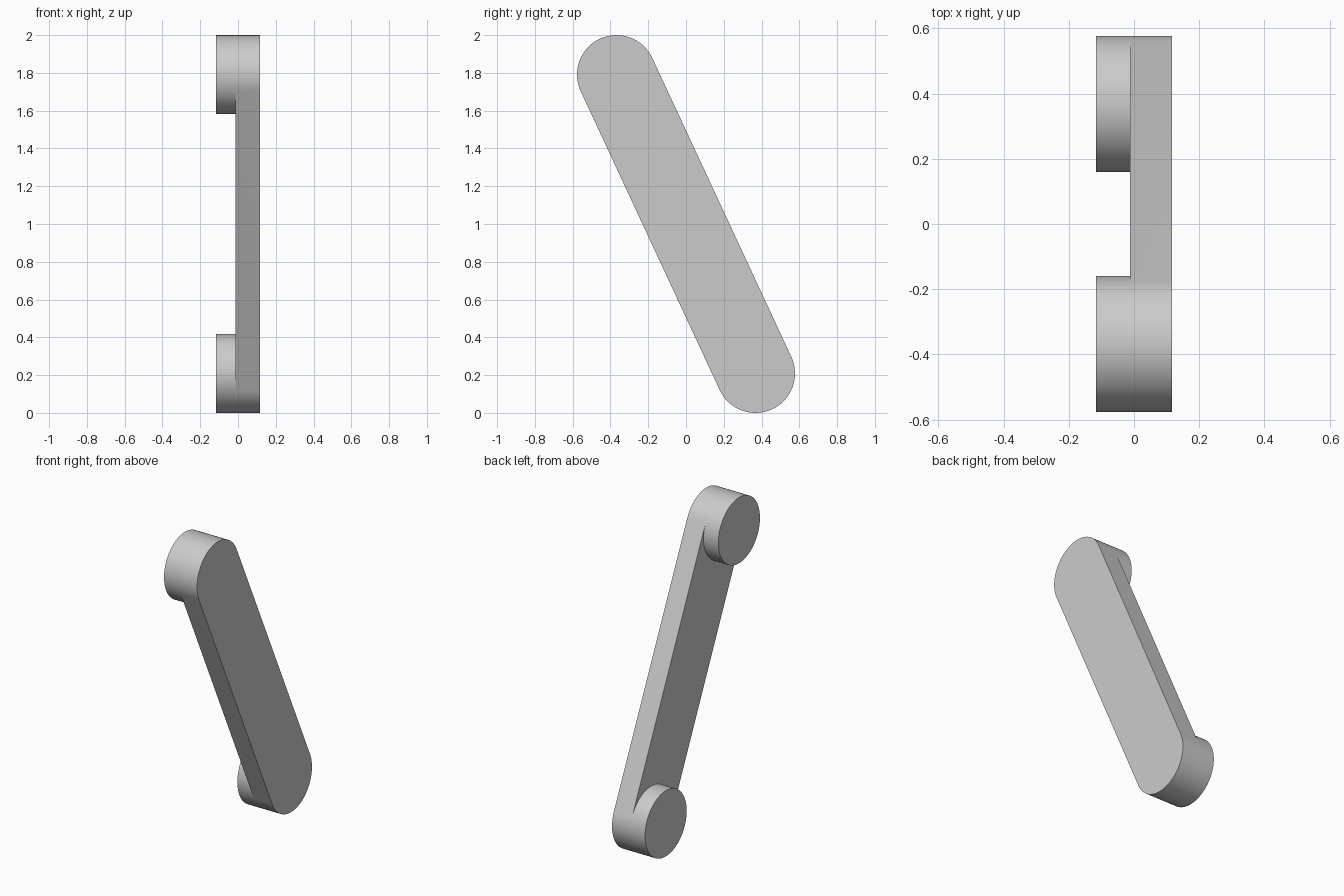
import bpy, bmesh, math

cube = bpy.data.objects.get("Cube")
if cube:
    bpy.data.objects.remove(cube, do_unlink=True)

SEGMENTS = 96
HALF = SEGMENTS // 2
RADIUS = 0.209
END_Y, END_Z = 0.368, 0.791          # offset of each round end from the middle
BOSS_X, STEP_X, FACE_X = -0.116, -0.012, 0.116
TILT = math.atan2(END_Z, -END_Y)

# Plain grey material
grey = bpy.data.materials.new("Plain grey")
grey.use_nodes = True
grey.diffuse_color = (0.6, 0.6, 0.6, 1)
grey.node_tree.nodes["Principled BSDF"].inputs["Base Color"].default_value = (0.6, 0.6, 0.6, 1)

bm = bmesh.new()


def ring(x, side, count):
    """Points around one end, starting where the straight edge meets its outer half."""
    start = TILT - side * math.pi / 2
    angles = [start + 2 * math.pi * i / SEGMENTS for i in range(count)]
    return [bm.verts.new((x,
                          -side * END_Y + RADIUS * math.cos(a),
                          1 + side * END_Z + RADIUS * math.sin(a))) for a in angles]


def wall(lower, upper, closed=True):
    """Strip of quads between two matching loops."""
    n = len(lower)
    for i in range(n if closed else n - 1):
        j = (i + 1) % n
        bm.faces.new((lower[i], lower[j], upper[j], upper[i]))


outline, bar_back = [], []
for side in (1, -1):
    # Round boss at each end
    step = ring(STEP_X, side, SEGMENTS)
    cap = ring(BOSS_X, side, SEGMENTS)
    wall(cap, step)
    bm.faces.new(cap)
    outline += step[:HALF + 1]
    bar_back += step[HALF:] + step[:1]

# Flat bar joining the two bosses
face = ring(FACE_X, 1, HALF + 1) + ring(FACE_X, -1, HALF + 1)
wall(outline, face)
bm.faces.new(face)
bm.faces.new(bar_back)
bmesh.ops.recalc_face_normals(bm, faces=bm.faces)

mesh = bpy.data.meshes.new("link_arm")
bm.to_mesh(mesh)
bm.free()
mesh.materials.append(grey)
arm = bpy.data.objects.new("link_arm", mesh)
bpy.context.collection.objects.link(arm)

# Smooth round walls, crisp rims
bpy.ops.object.select_all(action="DESELECT")
arm.select_set(True)
bpy.context.view_layer.objects.active = arm
bpy.ops.object.shade_smooth_by_angle(angle=math.radians(30))
